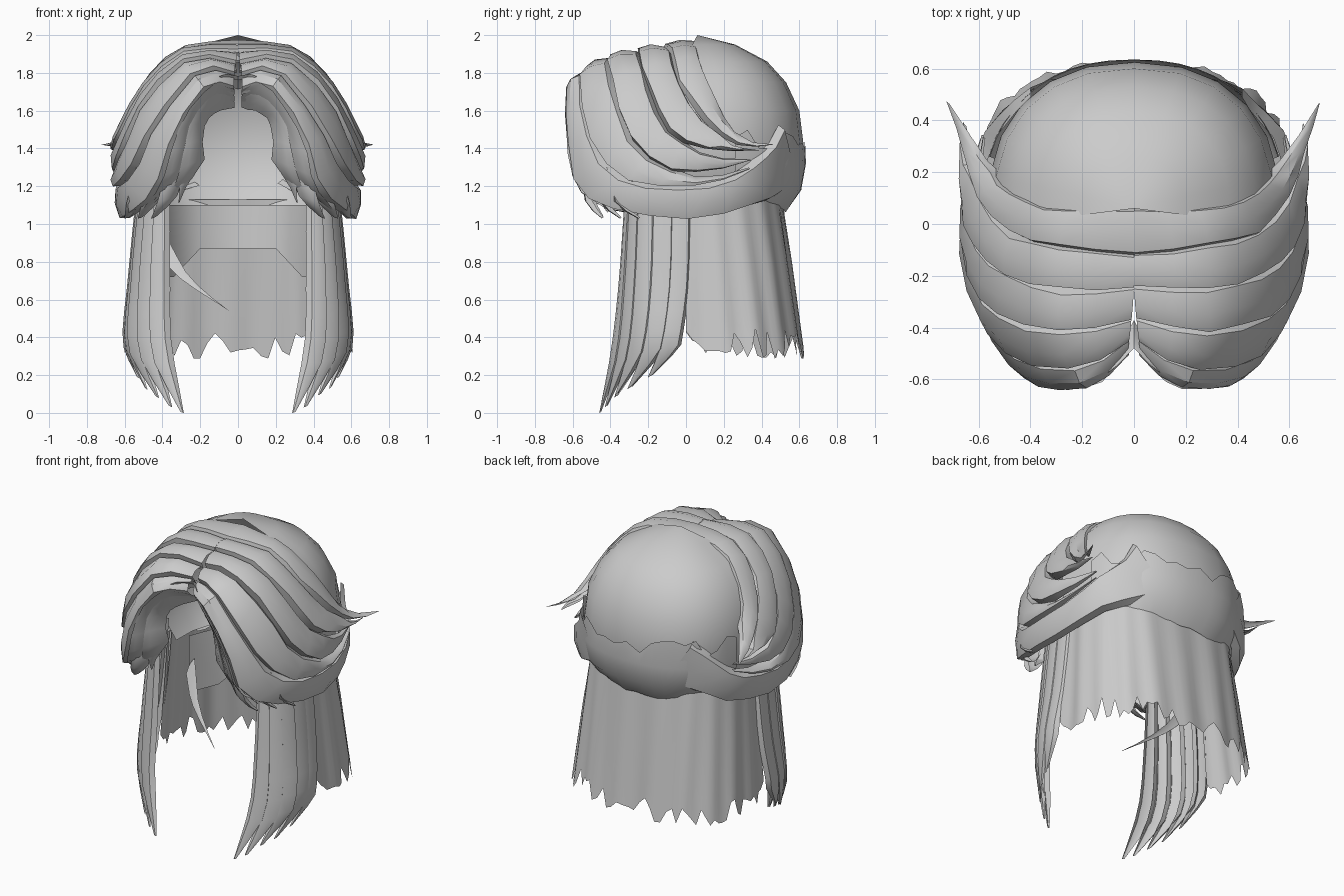
import bpy, bmesh, math, random
from mathutils import Vector as V

if "Cube" in bpy.data.objects:
    bpy.data.objects.remove(bpy.data.objects["Cube"])

random.seed(4)
HEAD = V((0, 0.02, 1.35))


def spline(pts, t):
    """Catmull-Rom point at t in 0..1."""
    p = [V(q) for q in pts]
    p = [p[0] * 2 - p[1]] + p + [p[-1] * 2 - p[-2]]
    s = min(max(t, 0), 1) * (len(p) - 3)
    i = min(int(s), len(p) - 4)
    s -= i
    a, b, c, d = p[i:i + 4]
    return 0.5 * (2 * b + (c - a) * s + (2 * a - 5 * b + 4 * c - d) * s * s
                  + (3 * b - a - 3 * c + d) * s ** 3)


def outward(p):
    d = p - HEAD
    if p.z < 1.0:
        d.z = 0
    return d.normalized()


def finish(name, grids):
    """One mesh from several grids of points, normals facing out."""
    bm = bmesh.new()
    for g in grids:
        vs = [[bm.verts.new(p) for p in row] for row in g]
        for r0, r1 in zip(vs, vs[1:]):
            for j in range(len(r0) - 1):
                f = bm.faces.new((r0[j], r0[j + 1], r1[j + 1], r1[j]))
                f.normal_update()
                if f.normal.dot(outward(f.calc_center_median())) < 0:
                    f.normal_flip()
    bmesh.ops.remove_doubles(bm, verts=bm.verts, dist=0.0005)
    me = bpy.data.meshes.new(name)
    bm.to_mesh(me)
    bm.free()
    ob = bpy.data.objects.new(name, me)
    bpy.context.collection.objects.link(ob)
    bpy.ops.object.select_all(action='DESELECT')
    ob.select_set(True)
    bpy.context.view_layer.objects.active = ob
    bpy.ops.object.shade_smooth_by_angle(angle=math.radians(35))
    return ob


def arc(r, z, a, cy=.06, e=.87):
    """Point on a slightly squared ring round the head."""
    c, s = math.cos(a), math.sin(a)
    return V((r * math.copysign(abs(c) ** e, c), cy + r * math.copysign(abs(s) ** e, s), z))


def strand(c1, c2, f0, f1, sx=1, n=12, bulge=0.02, tuck=0.04, taper=0.25,
           end=0.1, tmax=1.0, aim=0.8, jag=0.0):
    """Tapered lock lying between guide curves c1 and c2."""
    rows = []
    for i in range(n + 1):
        t = tmax * i / n
        a, b = spline(c1, t), spline(c2, t)
        k = min(1, end + (1 - end) * (1 - i / n) / taper)
        j0, j1 = random.uniform(-jag, jag), random.uniform(-jag, jag)
        row = []
        for u in (0, 0.12, 0.5, 0.88, 1):
            w = f0 + j0 * (1 - u) + j1 * u + (f1 - f0) * (aim + (u - aim) * k)
            p = a.lerp(b, w)
            off = {0: -tuck, 0.12: 0, 0.5: bulge, 0.88: bulge * 0.6, 1: -tuck * 0.7}[u]
            p = p + outward(p) * off * k
            row.append(V((p.x * sx, p.y, p.z)))
        rows.append(row)
    return rows


# guide curves for the swept hair, right half
CAP = [(0, .06, 1.97), (.3, .06, 1.92), (.48, .12, 1.75), (.56, .22, 1.55), (.57, .35, 1.45)]
A = [(0, -.12, 1.94), (.29, -.09, 1.92), (.48, -.04, 1.75), (.6, .1, 1.55), (.66, .28, 1.42), (.72, .47, 1.42)]
B = [(0, -.25, 1.91), (.28, -.26, 1.9), (.49, -.2, 1.72), (.61, -.1, 1.5), (.66, .08, 1.4), (.61, .33, 1.37)]
C = [(.01, -.37, 1.85), (.24, -.42, 1.88), (.46, -.39, 1.7), (.59, -.3, 1.45), (.65, -.12, 1.3),
     (.64, .1, 1.25), (.57, .35, 1.32)]
D = [(.02, -.45, 1.79), (.2, -.56, 1.81), (.42, -.54, 1.55), (.55, -.43, 1.3), (.64, -.2, 1.2),
     (.65, .1, 1.2), (.6, .32, 1.27), (.52, .43, 1.39), (.44, .52, 1.53)]
E = [(.02, -.5, 1.71), (.15, -.62, 1.73), (.32, -.63, 1.5), (.42, -.58, 1.2), (.54, -.4, 1.07),
     (.61, -.05, 1.02), (.56, .27, 1.05), (.4, .47, 1.09), (.16, .57, 1.12)]
F = [(.02, -.4, 1.65), (.12, -.52, 1.62), (.2, -.55, 1.53), (.23, -.52, 1.28), (.4, -.42, 1.06)]

# rounded crown shell at the back of the head
profile = [(.46, 1.09), (.53, 1.2), (.565, 1.4), (.54, 1.6), (.47, 1.75), (.37, 1.86), (.2, 1.95), (0, 2.0)]
finish("crown_shell", [[[arc(r, z, math.pi * (j / 12 * 1.06 - .03)) for j in range(13)]
                        for r, z in profile]])

# ragged band around the nape, over the shell
nape = []
for r, z, jag in ((.48, 1.07, .015), (.56, 1.18, 0), (.585, 1.32, 0), (.58, 1.45, .06)):
    nape.append([arc(r, z + random.uniform(-jag, jag), math.pi * (.1 + .8 * j / 20), .05)
                 for j in range(21)])
finish("nape_band", [nape])

# swept locks, broad overlapping strips: name, curves, strands, bulge, tuck, end width, lean
bands = [("crown_sweep", CAP, A, 1, .02, .05, .04, 1), ("upper_sweep", A, B, 1, .025, .07, .05, .6),
         ("middle_sweep", B, C, 1, .025, .07, .1, .6), ("lower_sweep", C, D[:7], 1, .025, .07, .15, .6),
         ("wrap_band", D, E, 1, .025, .06, .7, .3), ("fringe", F, E[:5], 2, .015, .05, .15, .6)]
for sx, side in ((1, "right"), (-1, "left")):
    for name, c1, c2, k, bulge, tuck, end, aim in bands:
        locks = []
        for i in range(k):
            locks.append(strand(c1, c2, i / k - .08, (i + 1) / k + .03, sx, bulge=bulge, tuck=tuck,
                                end=end, taper=.3, aim=aim, jag=.05,
                                n=14 if name == "wrap_band" else 10))
        finish(f"{side}_{name}", locks)

    # parting tuft and loose tips at the cheek
    tuft = strand([(.0, -.4, 1.74), (.06, -.5, 1.74), (.16, -.56, 1.62)],
                  [(.0, -.48, 1.78), (.1, -.57, 1.78), (.22, -.6, 1.6)], 0, 1, sx, n=6)
    ends = [strand([(.3 + .08 * i, -.52 + .05 * i, 1.3), (.34 + .08 * i, -.52 + .06 * i, 1.14),
                    (.4 + .07 * i, -.45 + .08 * i, 1.04)],
                   [(.38 + .08 * i, -.55 + .07 * i, 1.3), (.43 + .08 * i, -.52 + .08 * i, 1.12),
                    (.47 + .07 * i, -.44 + .1 * i, 1.03)], 0, 1, sx, n=4, taper=.4, end=.3)
            for i in range(3)]
    # pointed inner lock beside the face
    ends.append(strand([(.2, -.5, 1.5), (.22, -.5, 1.3), (.29, -.46, 1.12)],
                       [(.28, -.56, 1.5), (.31, -.54, 1.3), (.32, -.47, 1.11)], 0, 1, sx, n=5, taper=.5))
    finish(f"{side}_loose_tips", [tuft] + ends)

# long front locks hanging at the cheeks
top = [(.38, -.33, 1.12), (.47, -.28, 1.12), (.53, -.15, 1.12), (.53, .03, 1.12)]
mid = [(.38, -.36, .7), (.5, -.3, .7), (.57, -.16, .7), (.57, .02, .7)]
low = [(.37, -.4, .35), (.5, -.33, .35), (.59, -.2, .37), (.6, -.02, .4)]
bot = [(.29, -.46, 0), (.4, -.4, .05), (.5, -.28, .13), (.57, -.05, .27)]
for sx, side in ((1, "right"), (-1, "left")):
    locks = []
    for i in range(5):
        c = [[spline(r, u) for r in (top, mid, low, bot)] for u in (i / 5 - .02, (i + 1) / 5 + .04)]
        locks.append(strand(c[0], c[1], 0, 1, sx, n=8, bulge=.012, tuck=.03, taper=.2, end=.2,
                            aim=0, tmax=1 if i == 0 else random.uniform(.95, 1)))
    finish(f"{side}_front_lock", locks)

# back curtain: one draped sheet with a ragged hem
half_top = [(.52, 0), (.53, .15), (.49, .3), (.4, .42), (.25, .49)]
half_bot = [(.59, .0), (.6, .22), (.56, .4), (.44, .53), (.25, .61)]
ring_t = [(x, y, 1.13) for x, y in half_top] + [(0, .51, 1.13)] + [(-x, y, 1.13) for x, y in half_top[::-1]]
ring_b = [(x, y, .3) for x, y in half_bot] + [(0, .62, .3)] + [(-x, y, .3) for x, y in half_bot[::-1]]
N, sheet = 64, [[], [], [], []]
for i in range(N + 1):
    a, b = spline(ring_t, i / N), spline(ring_b, i / N)
    fold = .008 * math.cos(i * math.pi / 3)
    hem = random.uniform(.94, 1.02) if random.random() < .55 else random.uniform(.82, .93)
    for row, t in zip(sheet, (0, .4, .8, hem)):
        row.append(a.lerp(b, t) + outward(b) * fold * (t > 0))
finish("back_curtain", [sheet])

# short inner panel at the nape
plan = [(-.42, .08), (-.34, .28), (-.2, .38), (0, .42), (.2, .38), (.34, .28), (.42, .08)]
drop = [.72, .72, .87, .87, .87, .72, .72]
finish("nape_panel", [[[V((x, y, 1.1)) for x, y in plan],
                       [V((x, y, z)) for (x, y), z in zip(plan, drop)]]])

# stray wisp inside the left side
finish("stray_wisp", [strand([(-.4, .1, .95), (-.28, -.02, .76), (-.05, -.17, .55)],
                             [(-.42, .05, .84), (-.3, -.05, .7), (-.05, -.18, .54)],
                             0, 1, n=6, bulge=.01, tuck=.01, taper=.7)])
